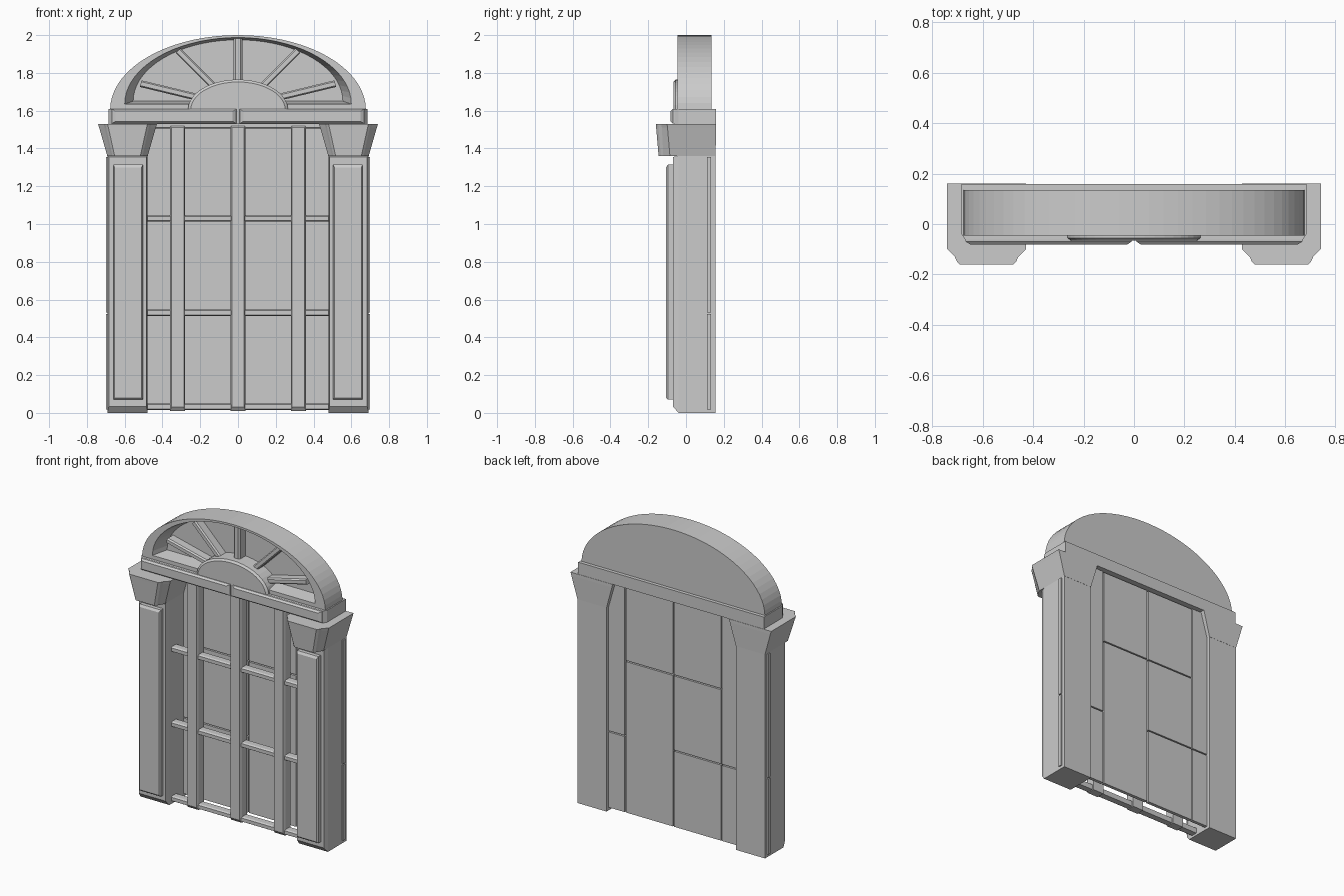
import bpy, bmesh, math
from mathutils import Vector


def loft(name, rings):
    """Skin a list of equal-length point rings and cap both ends."""
    bm = bmesh.new()
    vs = [[bm.verts.new(p) for p in r] for r in rings]
    n = len(vs[0])
    for a, b in zip(vs, vs[1:]):
        for i in range(n):
            j = (i + 1) % n
            bm.faces.new((a[i], a[j], b[j], b[i]))
    bm.faces.new(vs[0])
    bm.faces.new(vs[-1])
    bmesh.ops.recalc_face_normals(bm, faces=bm.faces[:])
    me = bpy.data.meshes.new(name)
    bm.to_mesh(me)
    bm.free()
    ob = bpy.data.objects.new(name, me)
    bpy.context.collection.objects.link(ob)
    return ob


def rect(y, x0, x1, z0, z1):
    return [(x0, y, z0), (x1, y, z0), (x1, y, z1), (x0, y, z1)]


def slab(name, *levels):
    return loft(name, [rect(*l) for l in levels])


def mirror(ob):
    m = ob.modifiers.new("mirror", 'MIRROR')
    m.use_axis[0] = True


def half_ellipse(y, a, z0, z1, n=36):
    return [(a * math.cos(math.pi * i / n), y,
             z0 + (z1 - z0) * math.sin(math.pi * i / n)) for i in range(n + 1)]


# Pillars with chamfered edges and a raised front panel
mirror(slab("pillar",
            (0.155, 0.478, 0.692, 0, 1.36), (-0.04, 0.478, 0.692, 0, 1.36),
            (-0.07, 0.485, 0.683, 0.035, 1.355), (-0.07, 0.503, 0.66, 0.07, 1.315),
            (-0.095, 0.503, 0.66, 0.07, 1.315), (-0.105, 0.51, 0.653, 0.08, 1.30)))


# Flared capitals with a stepped front outline
def capital_ring(z, half, front, yf, step, yb):
    c = 0.585
    side = [(half, yb), (half, yf + 0.06), (front + 0.008, yf + step),
            (front, yf + 0.012), (front - 0.012, yf)]
    return [(c + x, y, z) for x, y in side] + [(c - x, y, z) for x, y in reversed(side)]


mirror(loft("capital", [capital_ring(1.36, 0.107, 0.08, -0.145, 0.025, 0.156),
                        capital_ring(1.51, 0.15, 0.113, -0.158, 0.03, 0.16),
                        capital_ring(1.53, 0.156, 0.118, -0.16, 0.03, 0.16)]))

# Lintel and its two raised front mouldings
slab("lintel", (0.158, -0.685, 0.685, 1.53, 1.61), (-0.04, -0.685, 0.685, 1.53, 1.61),
     (-0.062, -0.67, 0.67, 1.53, 1.61))
mirror(slab("lintel_moulding", (-0.05, 0.006, 0.672, 1.53, 1.61),
            (-0.07, 0.01, 0.668, 1.533, 1.608), (-0.082, 0.028, 0.648, 1.543, 1.597)))

# Arched top with a sloped recess
loft("arch", [half_ellipse(0.135, 0.677, 1.605, 2.0),
              half_ellipse(-0.045, 0.677, 1.605, 2.0),
              half_ellipse(-0.045, 0.60, 1.635, 1.987),
              half_ellipse(0.045, 0.555, 1.65, 1.975)])

# Half-round hub of the fanlight
loft("fan_hub", [half_ellipse(0.06, 0.265, 1.605, 1.765, 20),
                 half_ellipse(-0.055, 0.265, 1.605, 1.765, 20),
                 half_ellipse(-0.066, 0.25, 1.605, 1.752, 20)])


# Radiating fanlight spokes
def spoke(p, q, w):
    p, q = Vector((p[0], 0, p[1])), Vector((q[0], 0, q[1]))
    d = (q - p).normalized()
    side = Vector((-d.z, 0, d.x))
    rings = []
    for y, k in ((0.06, w), (-0.008, w), (-0.018, w * 0.6)):
        o = Vector((0, y, 0))
        rings.append([p - side * k + o, q - side * k + o, q + side * k + o, p + side * k + o])
    return loft("fan_spoke", rings)


spoke((0, 1.74), (0, 1.982), 0.023)
mirror(spoke((0.12, 1.72), (0.318, 1.918), 0.018))
mirror(spoke((0.20, 1.667), (0.515, 1.743), 0.018))

# Vertical door bars
for x in (-0.32, 0, 0.32):
    slab("door_bar", (0.04, x - 0.04, x + 0.04, 0.01, 1.525),
         (-0.015, x - 0.04, x + 0.04, 0.01, 1.525),
         (-0.03, x - 0.033, x + 0.033, 0.03, 1.51))

# Horizontal door rails running into the pillars
for z0, z1 in ((0.015, 0.05), (0.512, 0.547), (1.012, 1.047), (1.505, 1.535)):
    slab("door_rail", (0.03, -0.5, 0.5, z0, z1), (-0.01, -0.5, 0.5, z0, z1),
         (-0.02, -0.5, 0.5, z0 + 0.006, z1 - 0.006))

# Door boards behind the bars, separated by thin gaps
columns = [(-0.70, -0.36, (0.527,)), (-0.352, -0.005, (0.527, 1.03)),
           (0.005, 0.352, (1.03,)), (0.36, 0.70, (0.527,))]
for x0, x1, seams in columns:
    top = 1.36 if abs(x0 + x1) > 0.8 else 1.525
    cuts = [0.015, *seams, top]
    for a, b in zip(cuts, cuts[1:]):
        slab("door_board", (0.132, x0, x1, a + 0.004, b - 0.004),
             (0.11, x0, x1, a + 0.004, b - 0.004))
# Upper continuation of the outer boards between the capitals
mirror(slab("door_board_upper", (0.132, 0.36, 0.55, 1.35, 1.525),
            (0.11, 0.36, 0.55, 1.35, 1.525)))
